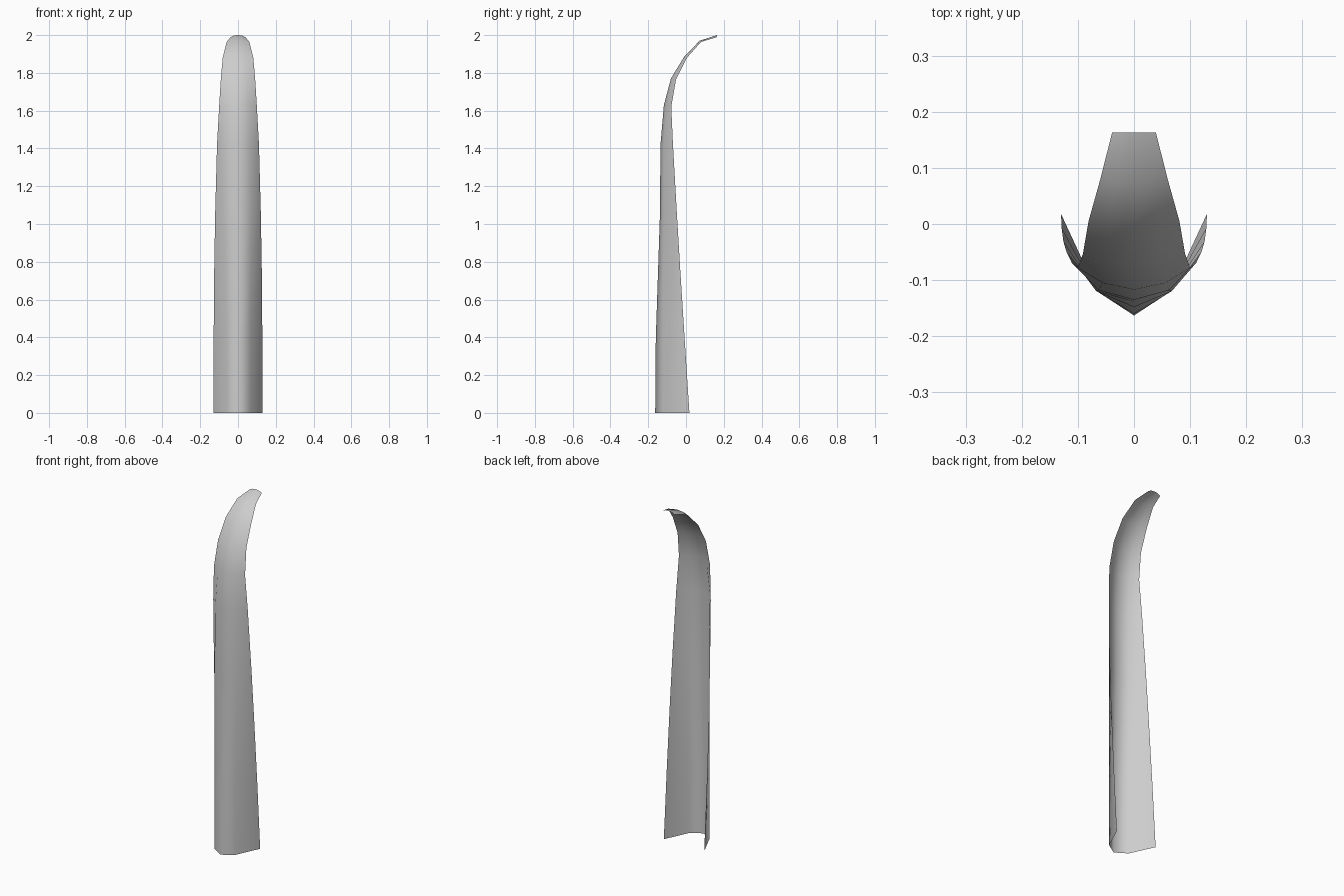
import bpy
import bmesh

old = bpy.data.objects.get("Cube")
if old:
    bpy.data.objects.remove(old, do_unlink=True)

# Plain grey material
grey = bpy.data.materials.new("plain grey")
grey.use_nodes = True
colour = (0.61, 0.61, 0.61, 1)
grey.diffuse_color = colour
grey.node_tree.nodes["Principled BSDF"].inputs["Base Color"].default_value = colour

# Each station: ridge (y, z), shoulder (x, y, z), rim (x, y, z)
stations = [
    ((-.163, 0), (.066, -.12, 0), (.13, .018, 0)),
    ((-.16, .39), (.066, -.12, .39), (.129, -.007, .39)),
    ((-.148, .75), (.067, -.12, .75), (.126, -.03, .75)),
    ((-.138, 1.05), (.067, -.12, 1.05), (.121, -.048, 1.05)),
    ((-.135, 1.42), (.063, -.118, 1.42), (.111, -.069, 1.42)),
    ((-.117, 1.63), (.056, -.105, 1.627), (.1, -.078, 1.62)),
    ((-.08, 1.77), (.05, -.071, 1.768), (.091, -.053, 1.765)),
    ((-.01, 1.885), (.045, -.005, 1.883), (.081, .005, 1.88)),
    ((.072, 1.97), (.033, .075, 1.968), (.06, .08, 1.964)),
    ((.163, 2), (.02, .163, 1.998), (.039, .163, 1.989)),
]


def mirrored(p):
    return (-p[0], p[1], p[2])


# Curved open-backed blade, lofted through the stations
bm = bmesh.new()
rows = []
for ridge, shoulder, rim in stations:
    section = [mirrored(rim), mirrored(shoulder), (0, *ridge), shoulder, rim]
    rows.append([bm.verts.new(p) for p in section])
for low, high in zip(rows, rows[1:]):
    for i in range(len(low) - 1):
        face = bm.faces.new((low[i], low[i + 1], high[i + 1], high[i]))
        face.smooth = True

mesh = bpy.data.meshes.new("curved_blade")
bm.to_mesh(mesh)
bm.free()
mesh.materials.append(grey)
blade = bpy.data.objects.new("curved_blade", mesh)
bpy.context.collection.objects.link(blade)
